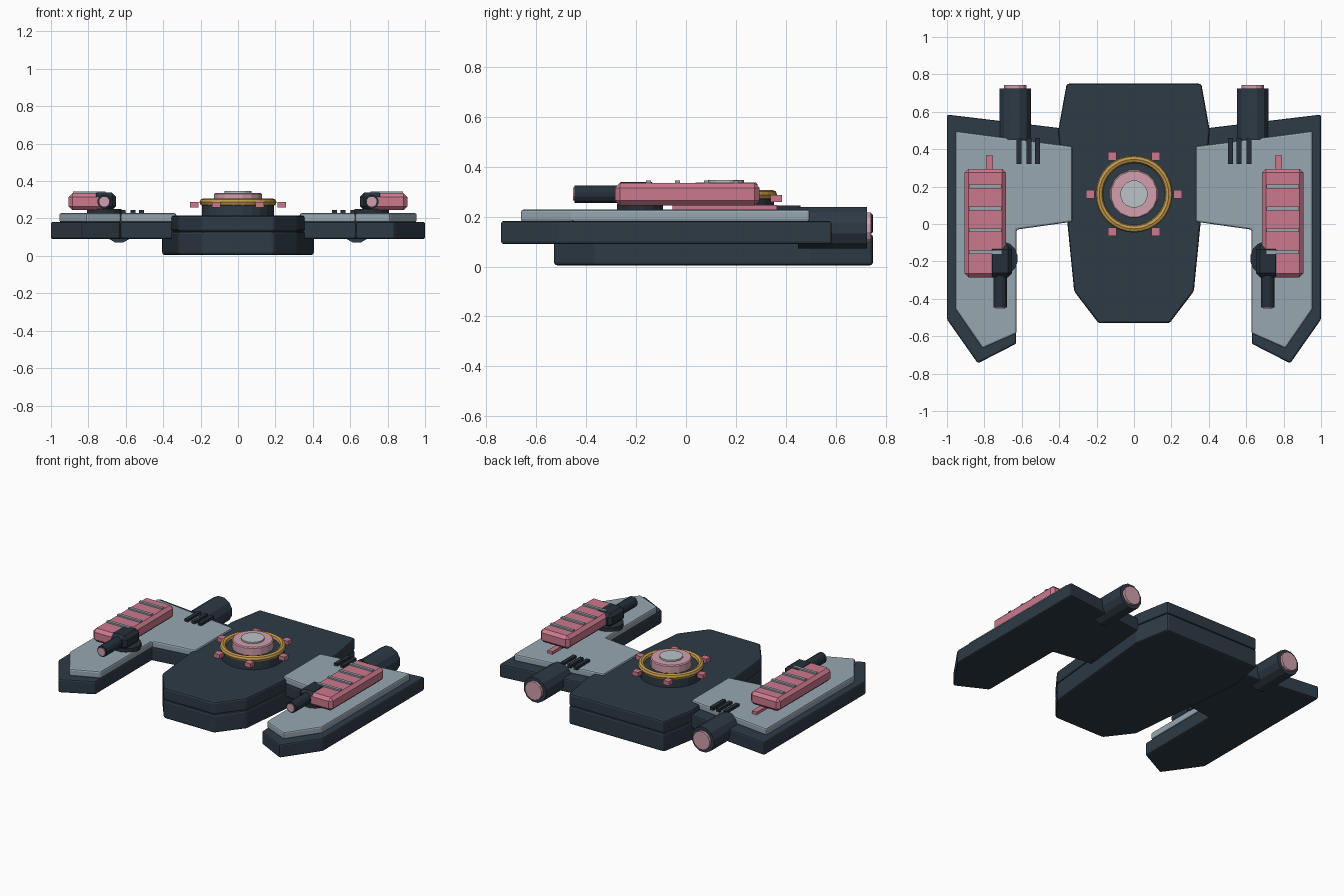
import bpy
import bmesh
from math import cos, sin, pi
from mathutils import Matrix, Vector

cube = bpy.data.objects.get("Cube")
if cube:
    bpy.data.objects.remove(cube, do_unlink=True)


def material(name, rgb):
    m = bpy.data.materials.new(name)
    m.use_nodes = True
    m.diffuse_color = (*rgb, 1)
    m.node_tree.nodes["Principled BSDF"].inputs["Base Color"].default_value = (*rgb, 1)
    return m


SLATE = material("dark slate", (0.027, 0.043, 0.06))
GUN = material("gun metal", (0.018, 0.03, 0.042))
PANEL = material("grey blue panel", (0.31, 0.39, 0.44))
ROSE = material("rose", (0.6, 0.19, 0.265))
BLUSH = material("pale rose", (0.64, 0.345, 0.415))
GOLD = material("gold", (0.56, 0.33, 0.075))
PALE = material("pale grey", (0.49, 0.55, 0.58))


def finish(bm, name, mat, bevel=0, segments=1):
    bmesh.ops.recalc_face_normals(bm, faces=bm.faces)
    mesh = bpy.data.meshes.new(name)
    bm.to_mesh(mesh)
    bm.free()
    mesh.materials.append(mat)
    ob = bpy.data.objects.new(name, mesh)
    bpy.context.collection.objects.link(ob)
    if bevel:
        mod = ob.modifiers.new("Bevel", "BEVEL")
        mod.width = bevel
        mod.segments = segments
        mod.limit_method = "ANGLE"
    return ob


def prism(name, outline, z0, z1, mat, bevel=0, segments=1):
    bm = bmesh.new()
    base = bm.faces.new([bm.verts.new((x, y, z0)) for x, y in outline])
    top = bmesh.ops.extrude_face_region(bm, geom=[base])["geom"]
    bmesh.ops.translate(bm, vec=(0, 0, z1 - z0),
                        verts=[v for v in top if isinstance(v, bmesh.types.BMVert)])
    return finish(bm, name, mat, bevel, segments)


def box(name, center, size, mat, bevel=0):
    bm = bmesh.new()
    bmesh.ops.create_cube(bm, size=1, matrix=Matrix.Translation(center) @ Matrix.Diagonal((*size, 1)))
    return finish(bm, name, mat, bevel)


def cylinder(name, start, end, radius, mat, sides=16, bevel=0):
    a, b = Vector(start), Vector(end)
    turn = (b - a).to_track_quat("Z", "Y").to_matrix().to_4x4()
    spin = Matrix.Rotation(pi / sides, 4, "Z")
    bm = bmesh.new()
    bmesh.ops.create_cone(bm, cap_ends=True, segments=sides, radius1=radius, radius2=radius,
                          depth=(b - a).length,
                          matrix=Matrix.Translation((a + b) / 2) @ turn @ spin)
    return finish(bm, name, mat, bevel)


# Central hull: two stacked slabs with a groove between their bevels
half = [(0.19, -0.53), (0.32, -0.36), (0.405, 0.5), (0.36, 0.75)]
hull = half + [(-x, y) for x, y in reversed(half)]
prism("lower_hull", hull, 0.005, 0.13, SLATE, 0.012, 2)
prism("upper_hull", hull, 0.13, 0.215, SLATE, 0.012, 2)

# Central turret
CY = 0.16
cylinder("turret_base", (0, CY, 0.2), (0, CY, 0.282), 0.195, SLATE, 24)
bpy.ops.mesh.primitive_torus_add(location=(0, CY, 0.287), major_radius=0.186, minor_radius=0.02,
                                 major_segments=32, minor_segments=8)
ring = bpy.context.object
ring.name = "turret_ring"
ring.data.materials.append(GOLD)
cylinder("turret_core", (0, CY, 0.27), (0, CY, 0.336), 0.13, BLUSH, 16, 0.006)
cylinder("turret_cap", (0, CY, 0.33), (0, CY, 0.346), 0.073, PALE, 16)
for i in range(6):
    a = i * pi / 3
    box("turret_lug", (0.233 * cos(a), CY + 0.233 * sin(a), 0.273), (0.045, 0.045, 0.028), ROSE)

wing = [(0.33, 0.015), (0.63, -0.03), (0.63, -0.64), (0.835, -0.745),
        (1.0, -0.51), (1.0, 0.585), (0.33, 0.505)]
plate = [(0.33, 0.012), (0.628, -0.03), (0.628, -0.585), (0.81, -0.665),
         (0.955, -0.455), (0.955, 0.497), (0.33, 0.415)]

for s, side in ((1, "left"), (-1, "right")):
    # Wing and its armour plate
    prism(side + "_wing", [(s * x, y) for x, y in wing], 0.09, 0.182, SLATE, 0.01, 2)
    prism(side + "_wing_plate", [(s * x, y) for x, y in plate], 0.18, 0.228, PANEL, 0.01, 2)

    # Engine and nozzle
    ex = s * 0.635
    cylinder(side + "_engine", (ex, 0.45, 0.155), (ex, 0.725, 0.155), 0.086, SLATE, 12)
    cylinder(side + "_nozzle", (ex, 0.7, 0.155), (ex, 0.742, 0.155), 0.063, BLUSH, 12)

    # Vent slats
    for x in (0.515, 0.562, 0.615):
        box(side + "_vent_slat", (s * x, 0.39, 0.234), (0.026, 0.14, 0.022), GUN)

    # Weapon pod with rail and ribs
    px = s * 0.795
    box(side + "_pod", (px, 0.005, 0.29), (0.22, 0.58, 0.09), ROSE, 0.02)
    box(side + "_pod_rail", (s * 0.772, 0.155, 0.236), (0.037, 0.42, 0.022), ROSE)
    for i in range(4):
        box(side + "_pod_rib", (px, 0.2 - i * 0.117, 0.337), (0.174, 0.02, 0.016), PANEL)

    # Cannon
    gx = s * 0.715
    cylinder(side + "_cannon_mount", (gx, -0.185, 0.22), (gx, -0.185, 0.252), 0.094, GUN, 16)
    box(side + "_cannon_body", (gx, -0.2, 0.292), (0.128, 0.17, 0.092), GUN, 0.022)
    cylinder(side + "_cannon_barrel", (gx, -0.26, 0.29), (gx, -0.447, 0.29), 0.037, GUN, 12)
    cylinder(side + "_cannon_muzzle", (gx, -0.43, 0.29), (gx, -0.453, 0.29), 0.027, BLUSH, 12)
